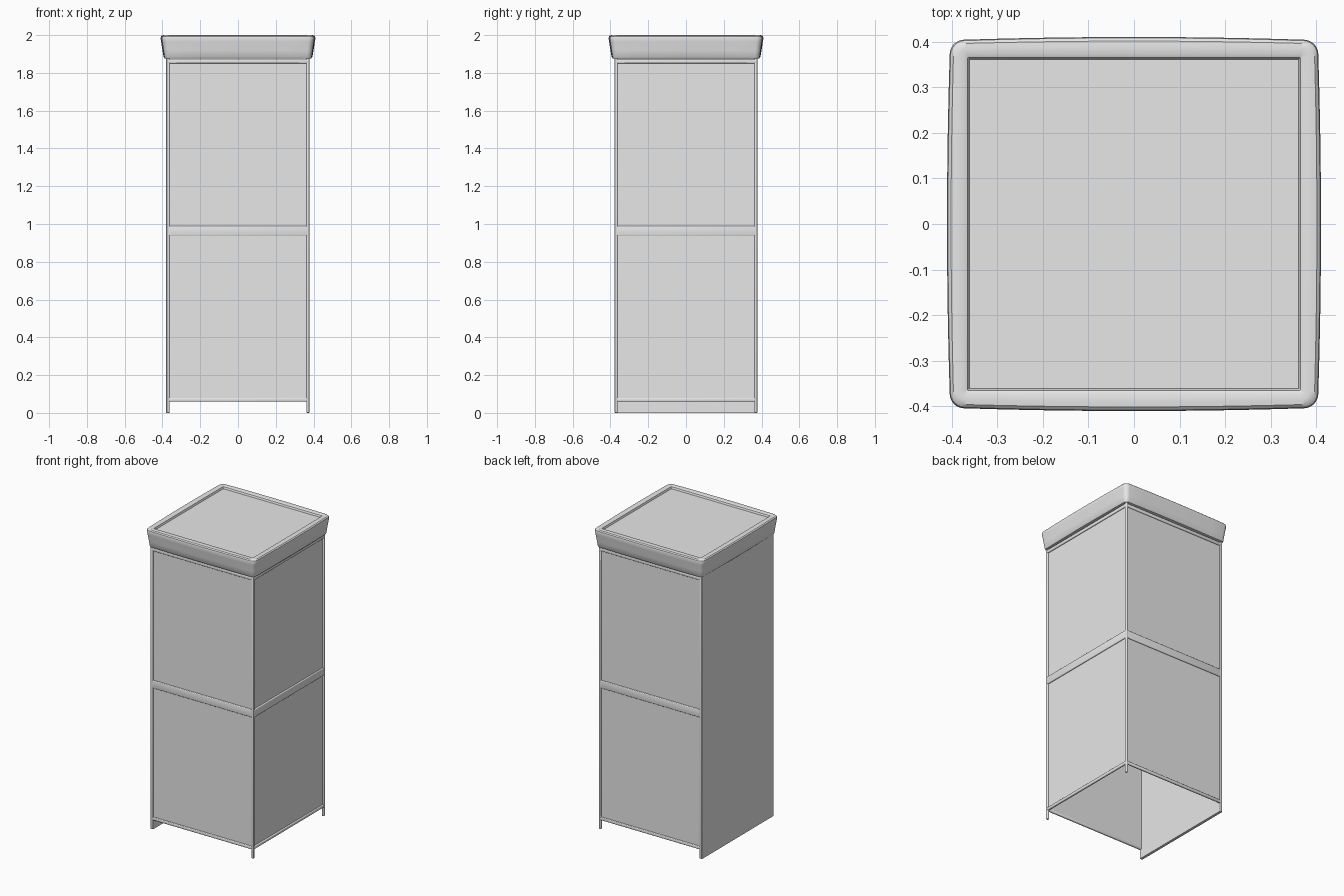
import bpy, bmesh, math

if "Cube" in bpy.data.objects:
    bpy.data.objects.remove(bpy.data.objects["Cube"])

grey = bpy.data.materials.new("plain grey")
grey.use_nodes = True
grey.diffuse_color = (0.8, 0.8, 0.8, 1)
grey.node_tree.nodes["Principled BSDF"].inputs["Base Color"].default_value = (0.8, 0.8, 0.8, 1)


def finish(name, bm):
    bmesh.ops.recalc_face_normals(bm, faces=bm.faces)
    mesh = bpy.data.meshes.new(name)
    bm.to_mesh(mesh)
    bm.free()
    mesh.materials.append(grey)
    obj = bpy.data.objects.new(name, mesh)
    bpy.context.collection.objects.link(obj)
    bpy.ops.object.select_all(action='DESELECT')
    obj.select_set(True)
    bpy.context.view_layer.objects.active = obj
    bpy.ops.object.shade_smooth_by_angle(angle=math.radians(35))
    return obj


def box(name, low, high, bevel=0.0):
    bm = bmesh.new()
    bmesh.ops.create_cube(bm, size=1)
    for v in bm.verts:
        v.co = [(a + b) / 2 + c * (b - a) for a, b, c in zip(low, high, v.co)]
    if bevel:
        bmesh.ops.bevel(bm, geom=bm.edges[:], offset=bevel, segments=3,
                        profile=0.5, affect='EDGES')
    return finish(name, bm)


OUT, POST = 0.378, 0.016
INNER = OUT - POST

# Corner posts
for sx, x in (("right", -OUT), ("left", INNER)):
    for sy, y in (("front", -OUT), ("back", INNER)):
        box(f"{sy}_{sx}_post", (x, y, 0), (x + POST, y + POST, 1.88), 0.005)

# Rails and recessed panels on the three framed sides
RAILS = {"bottom": (0.06, 0.08), "middle": (0.938, 0.99), "top": (1.85, 1.872)}
PANELS = {"lower": (0.07, 0.95), "upper": (0.98, 1.86)}
for side, turn in (("front", 0), ("left", 90), ("back", 180)):
    parts = []
    for level, (z0, z1) in RAILS.items():
        parts.append(box(f"{side}_{level}_rail", (-INNER - 0.006, -OUT, z0),
                         (INNER + 0.006, -INNER, z1), 0.005))
    for level, (z0, z1) in PANELS.items():
        parts.append(box(f"{side}_{level}_panel", (-INNER - 0.003, -OUT + 0.008, z0),
                         (INNER + 0.003, -INNER, z1)))
    for part in parts:
        part.rotation_euler.z = math.radians(turn)

# Flat full-height board closing the fourth side
box("right_side_board", (-OUT - 0.002, -OUT + 0.003, 0),
    (-INNER, OUT - 0.003, 1.88))


def cap_ring(bm, half, z, radius, bow):
    """Rounded square with slightly bowed sides."""
    ring = []
    for q in range(4):
        pts = []
        for i in range(7):
            a = math.radians(15 * i - 45)
            a += math.radians(45)
            pts.append((half - radius + radius * math.cos(a),
                        half - radius + radius * math.sin(a)))
        # Straight run to the next corner, split so that it can bow
        for i in range(1, 8):
            pts.append((half - radius - 2 * (half - radius) * i / 8, half))
        turn = math.radians(90 * q)
        for x, y in pts:
            x2 = x - bow * (y / half) ** 2 * (x / half)
            y2 = y - bow * (x / half) ** 2 * (y / half)
            ring.append(bm.verts.new((x2 * math.cos(turn) - y2 * math.sin(turn),
                                      x2 * math.sin(turn) + y2 * math.cos(turn), z)))
    return ring


# Padded lid with a flaring rim and a sunken top
bm = bmesh.new()
PROFILE = [(0.378, 1.875, 0.012, 0.002), (0.388, 1.877, 0.018, 0.004),
           (0.394, 1.885, 0.025, 0.005), (0.400, 1.92, 0.028, 0.006),
           (0.407, 1.965, 0.03, 0.007), (0.410, 1.983, 0.03, 0.007),
           (0.408, 1.993, 0.03, 0.007), (0.401, 1.999, 0.028, 0.006),
           (0.390, 2.0, 0.02, 0.004), (0.372, 2.0, 0.006, 0.0),
           (0.365, 1.997, 0.003, 0.0), (0.361, 1.985, 0.001, 0.0)]
rings = [cap_ring(bm, *row) for row in PROFILE]
for a, b in zip(rings, rings[1:]):
    for i in range(len(a)):
        j = (i + 1) % len(a)
        bm.faces.new((a[i], a[j], b[j], b[i]))
bm.faces.new(rings[0])
bm.faces.new(rings[-1])
finish("lid", bm)
